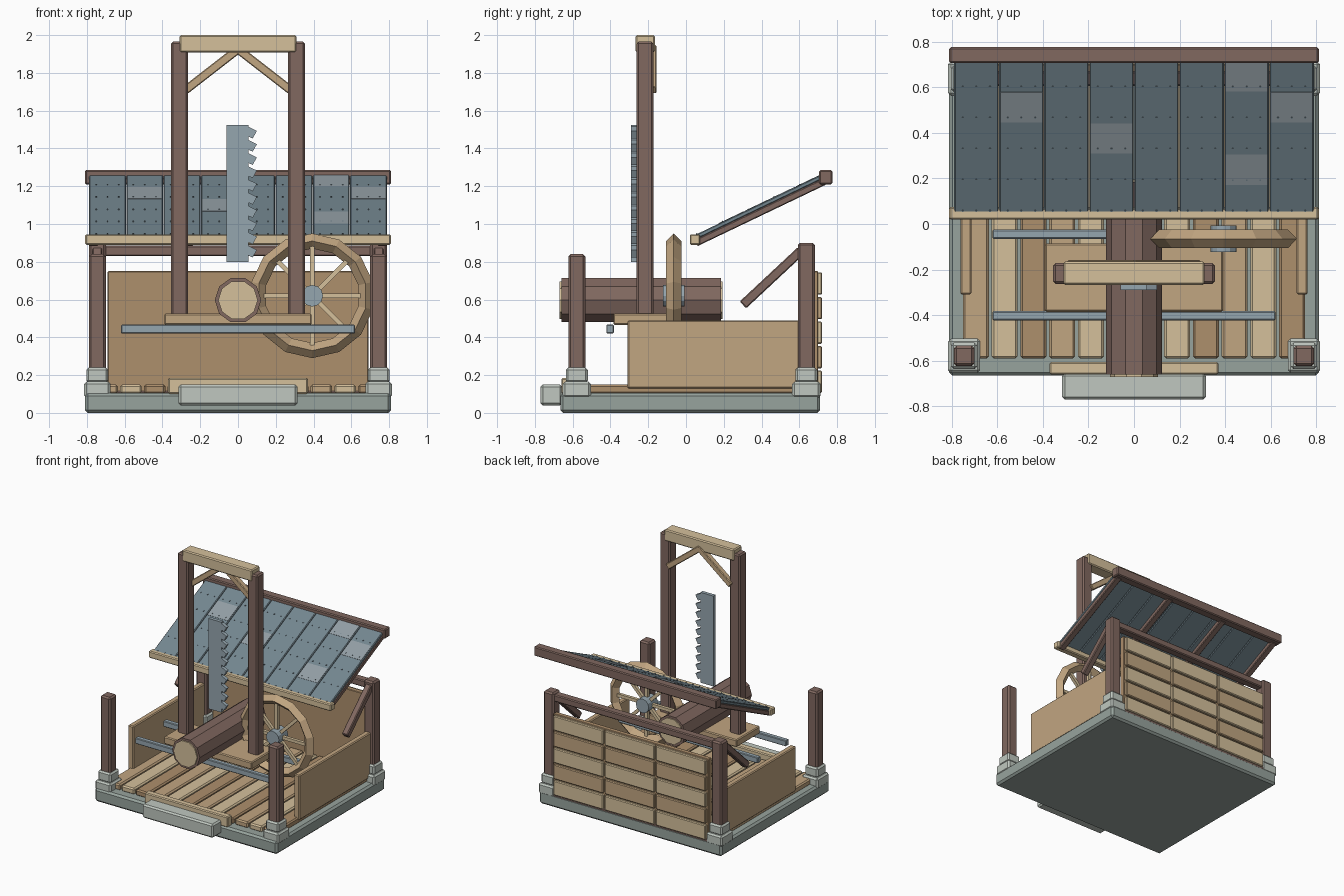
import bpy, bmesh
from math import pi, sin, cos, atan2, hypot
from mathutils import Matrix, Vector

if "Cube" in bpy.data.objects:
    bpy.data.objects.remove(bpy.data.objects["Cube"])

MATS = {}
PALETTE = dict(tan=(192, 164, 128), tan_dark=(172, 142, 108), light=(212, 191, 154),
               brown=(128, 104, 96), steel=(148, 164, 173), roof=(116, 134, 143),
               patch=(146, 157, 164), stone=(150, 162, 156), stone_light=(190, 198, 190))


def mat(name):
    if name not in MATS:
        m = bpy.data.materials.new(name)
        m.diffuse_color = (*[(c / 255) ** 2.2 for c in PALETTE[name]], 1)
        m.use_nodes = True
        m.node_tree.nodes["Principled BSDF"].inputs["Base Color"].default_value = m.diffuse_color
        MATS[name] = m
    return MATS[name]


def finish(name, bm, col, bevel=0.0):
    me = bpy.data.meshes.new(name)
    bmesh.ops.recalc_face_normals(bm, faces=bm.faces)
    bm.to_mesh(me)
    bm.free()
    ob = bpy.data.objects.new(name, me)
    bpy.context.collection.objects.link(ob)
    me.materials.append(mat(col))
    if bevel:
        b = ob.modifiers.new("bevel", 'BEVEL')
        b.width, b.segments = bevel, 1
    return ob


def block(name, center, size, col, bevel=0.007, rot=(0, 'X')):
    bm = bmesh.new()
    bmesh.ops.create_cube(bm, size=1, matrix=Matrix.Diagonal((*size, 1)))
    ob = finish(name, bm, col, bevel)
    ob.matrix_world = Matrix.Translation(center) @ Matrix.Rotation(rot[0], 4, rot[1])
    return ob


def box(name, x0, x1, y0, y1, z0, z1, col, bevel=0.007):
    return block(name, ((x0 + x1) / 2, (y0 + y1) / 2, (z0 + z1) / 2),
                 (x1 - x0, y1 - y0, z1 - z0), col, bevel)


def cyl_y(name, x, z, y0, y1, r, sides, col, turn=0.0):
    bm = bmesh.new()
    bmesh.ops.create_cone(bm, cap_ends=True, segments=sides, radius1=r, radius2=r, depth=y1 - y0,
                          matrix=Matrix.Translation((x, (y0 + y1) / 2, z))
                          @ Matrix.Rotation(turn, 4, 'Y') @ Matrix.Rotation(pi / 2, 4, 'X'))
    return finish(name, bm, col)


# Stone base, doorstep and timber sill
box("base_slab", -.81, .81, -.665, .71, 0, .105, "stone", .015)
box("doorstep", -.315, .315, -.77, -.655, .04, .15, "stone_light", .012)
box("front_sill", -.37, .37, -.66, -.605, .1, .185, "light")

# Floor planks
for i in range(12):
    x = (i - 5.5) * .126
    box("floor_plank", x - .057, x + .057, -.59, .66, .1, .15, ("tan", "light", "tan_dark")[i % 3], .01)

# Corner posts on stepped stone footings, braces and side walls
for s in (-1, 1):
    x = .745 * s
    for y, top in ((-.578, .84), (.637, .9)):
        box("footing_lower", x - .07, x + .07, y - .075, y + .075, .08, .165, "stone_light", .012)
        box("footing_upper", x - .058, x + .058, y - .058, y + .058, .16, .24, "stone_light", .012)
        box("corner_post", x - .045, x + .045, y - .045, y + .045, .2, top, "brown", .012)
    block("post_brace", (x, .455, .715), (.05, .42, .05), "brown", .006, (atan2(.28, .3), 'X'))
    xw = .737 * s
    box("side_wall", xw - .024, xw + .024, -.31, .6, .13, .49, "tan")

# Back wall: backing, staggered boards, beams
box("back_wall", -.69, .69, .66, .7, .1, .75, "tan_dark", .004)
for c in range(3):
    for r in range(5):
        x, z = (c - 1) * .455, .165 + r * .13
        box("back_board", x - .22, x + .22, .69, .72, z - .059, z + .059,
            ("light", "tan")[r % 2], .006)
box("back_top_beam", -.72, .72, .605, .67, .83, .885, "brown")
box("back_bottom_beam", -.69, .69, .65, .708, .08, .115, "brown")

# Sloping roof: rafters, metal sheets, patches and nails
A = atan2(.33, .69)
L = .755


def on_roof(x, t, h):
    return Vector((x, .04 + t * cos(A) - h * sin(A), .925 + t * sin(A) + h * cos(A)))


for x in (-.765, -.26, .26, .765):
    block("rafter", on_roof(x, L / 2, -.029), (.05, L, .036), "brown", .005, (A, 'X'))
W = .1975
for i in range(8):
    block("roof_sheet", on_roof((i - 3.5) * W, L / 2, 0), (W - .003, L, .024), "roof", .005, (A, 'X'))
for c, r in ((1, 3), (3, 2), (6, 4), (6, 1), (7, 3)):
    block("roof_patch", on_roof((c - 3.5) * W, (r + .5) * L / 5, .011), (W - .014, L / 5 - .004, .006),
          "patch", 0, (A, 'X'))
bm = bmesh.new()
for i in range(8):
    for r in range(5):
        for k in (-.06, 0, .06):
            bmesh.ops.create_cube(bm, size=.007, matrix=Matrix.Translation(
                on_roof((i - 3.5) * W + k, r * L / 5 + .025, .013)) @ Matrix.Rotation(A, 4, 'X'))
finish("roof_nails", bm, "roof")
box("eave_beam", -.81, .81, .02, .075, .89, .945, "light")
box("ridge_beam", -.81, .81, .705, .775, 1.21, 1.285, "brown")

# Saw table on two steel rails
box("saw_table", -.39, .39, -.385, -.085, .465, .525, "tan")
for y in (-.402, -.045):
    box("rail", -.62, .62, y - .02, y + .02, .42, .467, "steel", .005)

# Tall saw gantry
for s in (-1, 1):
    box("gantry_post", .31 * s - .045, .31 * s + .045, -.262, -.172, .5, 1.965, "brown", .01)
    dx, dz = .29, .225
    block("gantry_brace", (.135 * s, -.18, 1.82), (hypot(dx, dz), .045, .045), "tan", .005,
          (s * atan2(dz, dx), 'Y'))
box("gantry_lintel", -.31, .31, -.267, -.165, 1.908, 2.0, "light", .008)

# Saw blade with slanted teeth down one edge
pts = [(-.06, .8), (-.06, 1.525), (.055, 1.525)]
for i in range(10):
    z = 1.515 - i * .07
    pts += [(.055, z), (.1, z - .022), (.078, z - .062), (.055, z - .052)]
pts.append((.055, .8))
bm = bmesh.new()
f = bm.faces.new([bm.verts.new((x, -.29, z)) for x, z in pts])
ext = bmesh.ops.extrude_face_region(bm, geom=[f])
bmesh.ops.translate(bm, vec=(0, .028, 0), verts=[v for v in ext["geom"] if isinstance(v, bmesh.types.BMVert)])
finish("saw_blade", bm, "steel")

# Log with pale cut ends
cyl_y("log", 0, .597, -.66, .185, .123, 10, "brown", pi / 10)
for y in (-.67, .182):
    cyl_y("log_cut_end", 0, .597, y, y + .012, .105, 10, "light", pi / 10)

# Flywheel: diamond-section rim, eight spokes, steel hub
wx, wy, wz = .393, -.065, .62
bpy.ops.mesh.primitive_torus_add(location=(wx, wy, wz), rotation=(pi / 2, pi / 2, 0),
                                 major_segments=14, minor_segments=4, major_radius=.29, minor_radius=.04)
rim = bpy.context.object
rim.name = "wheel_rim"
rim.data.materials.append(mat("tan"))
for p in rim.data.polygons:
    p.use_smooth = False
for k in range(8):
    a = k * pi / 4
    block("wheel_spoke", (wx + .15 * cos(a), wy, wz - .15 * sin(a)), (.25, .025, .025), "light", 0, (a, 'Y'))
cyl_y("wheel_hub", wx, wz, wy - .058, wy + .058, .057, 12, "steel")
